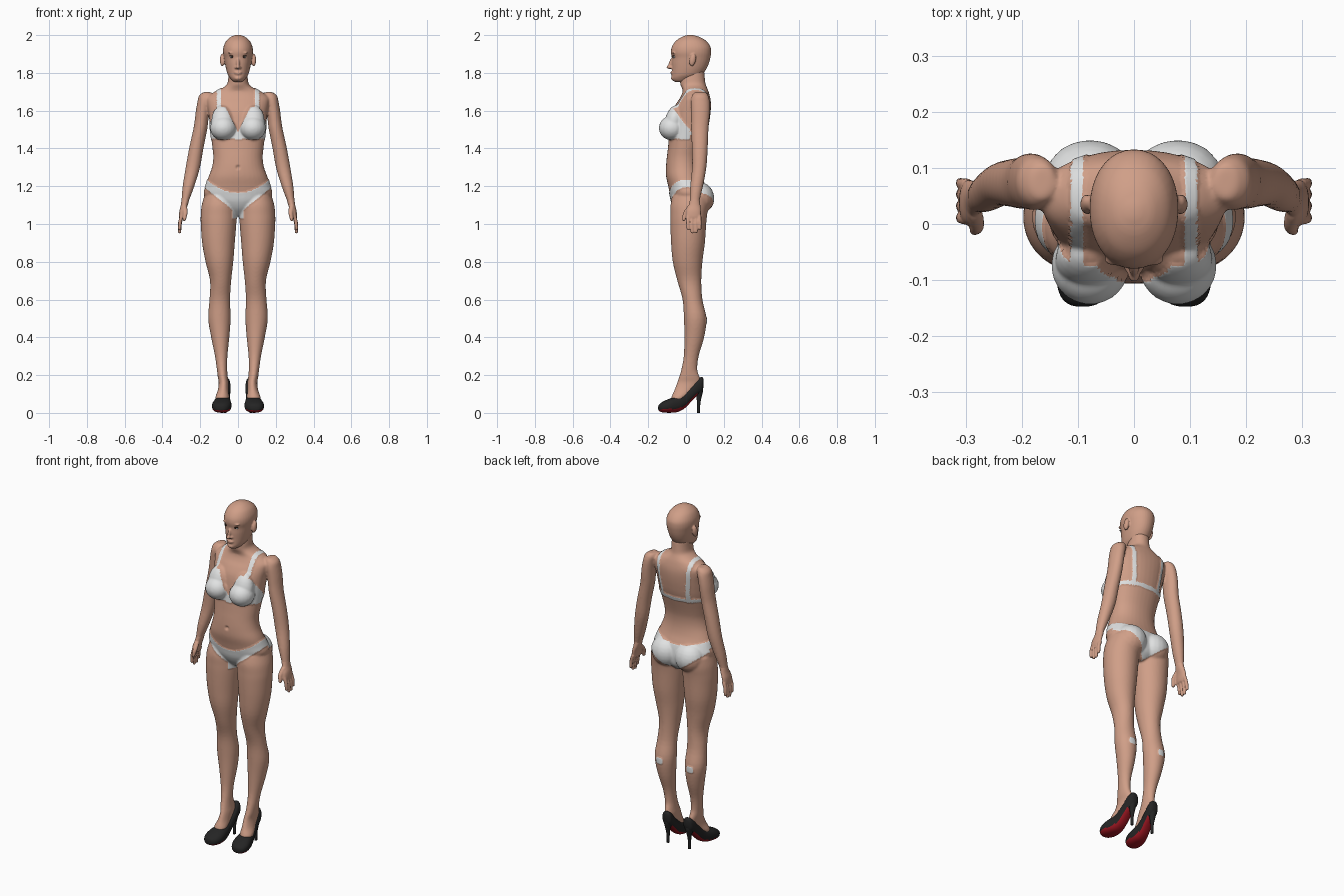
import bpy, bmesh, math
from mathutils import Matrix, Vector


def material(name, rgb):
    m = bpy.data.materials.new(name)
    m.diffuse_color = (*rgb, 1)
    return m


SKIN = material("skin", (0.63, 0.345, 0.245))
CLOTH = material("white_cloth", (0.75, 0.76, 0.76))
BLACK = material("black_leather", (0.018, 0.018, 0.018))
RED = material("red_sole", (0.33, 0.008, 0.015))
DARK = material("dark_eye", (0.03, 0.015, 0.01))


def spline(rows, steps):
    """Catmull-Rom through rows of numbers."""
    out = []
    for i in range(len(rows) - 1):
        p = [rows[max(0, min(len(rows) - 1, i + k))] for k in (-1, 0, 1, 2)]
        for s in range(steps):
            t = s / steps
            out.append([0.5 * (2 * b + (c - a) * t + (2 * a - 5 * b + 4 * c - d) * t * t
                        + (3 * b - a - 3 * c + d) * t ** 3) for a, b, c, d in zip(*p)])
    return out + [list(rows[-1])]


def skin_rings(bm, rings):
    """Closed tube through rings of points."""
    rings = [[bm.verts.new(p) for p in ring] for ring in rings]
    n = len(rings[0])
    faces = [bm.faces.new(rings[0]), bm.faces.new(rings[-1])]
    for r, q in zip(rings, rings[1:]):
        faces += [bm.faces.new((r[k], r[(k + 1) % n], q[(k + 1) % n], q[k])) for k in range(n)]
    bmesh.ops.recalc_face_normals(bm, faces=faces)


def loft(bm, rows, axis="z", side=1, power=2.0, n=36, steps=4):
    """Rows are (position, x0, x1, b0, b1); b is y for a z loft, z for a y loft."""
    rings = []
    for t, x0, x1, b0, b1 in spline(rows, steps):
        ring = []
        for k in range(n):
            c, s = math.cos(2 * math.pi * k / n), math.sin(2 * math.pi * k / n)
            x = (x0 + x1) / 2 + (x1 - x0) / 2 * math.copysign(abs(c) ** (2 / power), c)
            b = (b0 + b1) / 2 + (b1 - b0) / 2 * math.copysign(abs(s) ** (2 / power), s)
            ring.append((x * side, b, t) if axis == "z" else (x * side, t, b))
        rings.append(ring)
    skin_rings(bm, rings)


def ball(bm, centre, radii, tilt=0, n=20, m=12):
    mat = Matrix.Translation(centre) @ Matrix.Rotation(tilt, 4, "X") @ Matrix.Diagonal((*radii, 1))
    rings = []
    for i in range(m + 1):
        a = math.pi * (0.02 + 0.96 * i / m)
        rings.append([mat @ Vector((math.sin(a) * math.cos(2 * math.pi * k / n),
                                    math.sin(a) * math.sin(2 * math.pi * k / n), math.cos(a)))
                      for k in range(n)])
    skin_rings(bm, rings)


def finger(bm, points, side):
    """Points are (x, y, z, radius), near upright, with a rounded tip."""
    x, y, z, r = points[-1]
    pts = points + [(x, y, z - r * .7, r * .7), (x, y, z - r, r * .2)]
    loft(bm, [(z, x - r, x + r, y - r, y + r) for x, y, z, r in pts], side=side, n=14, steps=3)


def finish(name, bm, mats):
    me = bpy.data.meshes.new(name)
    bm.to_mesh(me)
    bm.free()
    ob = bpy.data.objects.new(name, me)
    bpy.context.collection.objects.link(ob)
    for m in mats:
        me.materials.append(m)
    me.polygons.foreach_set("use_smooth", [True] * len(me.polygons))
    return ob


def fuse(ob, voxel, rounds):
    """Merge overlapping volumes into one smooth skin."""
    mats = list(ob.data.materials)
    r = ob.modifiers.new("fuse", "REMESH")
    r.mode, r.voxel_size = "VOXEL", voxel
    s = ob.modifiers.new("soften", "SMOOTH")
    s.factor, s.iterations = 0.5, rounds
    dg = bpy.context.evaluated_depsgraph_get()
    me = bpy.data.meshes.new_from_object(ob.evaluated_get(dg))
    ob.modifiers.clear()
    ob.data = me
    me.materials.clear()
    for m in mats:
        me.materials.append(m)
    me.polygons.foreach_set("use_smooth", [True] * len(me.polygons))
    return ob


def is_cloth(c):
    x, y, z = abs(c.x), c.y, c.z
    if 1.03 < z < 1.27 and x < .2:                              # briefs
        if y < .03:
            return 1.05 + .82 * x < z < 1.165 + .07 * (x / .165) ** 2 or (x < .03 and z < 1.1)
        return 1.045 + .75 * x < z < 1.205 + .03 * (x / .165) ** 2
    if 1.44 < z < 1.74:                                         # bra band, cups, straps
        if x < .153 and 1.468 < z < 1.49:
            return True
        if y < .02 and 1.45 < z < 1.67:
            outer = .155 - max(0, z - 1.52) * .34
            if max(0, (z - 1.48) * .49) <= x < outer and z < 1.5 + (.02 - y) * 1.25:
                return True
        mid = .1 - (max(0, 1.69 - z) * .09 if y > .06 else 0)
        return abs(x - mid) < .0105 and (z > 1.6 or (y > .06 and z > 1.468))
    return y > .085 and math.hypot(x - .1, z - .49) < .02       # calf patches


# body: torso, legs and arms
bm = bmesh.new()
torso = [(1.045, .03, -.02, .07), (1.08, .10, -.055, .105), (1.12, .155, -.077, .115),
         (1.16, .182, -.086, .113), (1.2, .172, -.094, .105), (1.25, .156, -.105, .085),
         (1.3, .138, -.106, .075), (1.35, .131, -.102, .075), (1.4, .135, -.096, .085),
         (1.5, .147, -.086, .115), (1.55, .152, -.081, .125), (1.6, .158, -.07, .131),
         (1.64, .165, -.05, .132), (1.67, .165, -.03, .128), (1.70, .125, -.018, .12),
         (1.72, .083, -.022, .112), (1.74, .058, -.03, .104), (1.77, .052, -.03, .1), (1.81, .049, -.012, .097)]
loft(bm, [(z, -r, r, f, b) for z, r, f, b in torso], power=2.15)
leg = [(1.15, .02, .178, -.07, .12), (1.1, .008, .192, -.082, .12), (1.05, .007, .197, -.083, .112),
       (1.0, .009, .197, -.083, .107), (.9, .017, .19, -.079, .1), (.8, .025, .172, -.07, .087),
       (.7, .036, .148, -.046, .081), (.6, .042, .151, -.018, .087), (.5, .039, .158, -.011, .108),
       (.4, .046, .142, -.009, .096), (.3, .056, .122, -.012, .067), (.23, .057, .112, -.025, .06),
       (.19, .054, .107, -.037, .072), (.16, .05, .102, -.047, .076), (.12, .05, .107, -.062, .045),
       (.08, .048, .12, -.078, 0), (.05, .06, .11, -.075, -.03)]
arm = [(1.698, .163, .075, .02, .03), (1.68, .17, .075, .036, .043), (1.65, .178, .075, .036, .05),
       (1.6, .187, .076, .036, .05), (1.55, .193, .075, .036, .048), (1.5, .2, .073, .037, .046),
       (1.4, .221, .073, .038, .042), (1.3, .239, .07, .038, .038), (1.2, .262, .056, .031, .034),
       (1.13, .278, .047, .021, .027), (1.1, .285, .045, .018, .027)]
for s in (1, -1):
    loft(bm, leg, side=s)
    loft(bm, [(z, x - rx, x + rx, y - ry, y + ry) for z, x, y, rx, ry in arm], side=s)
    ball(bm, (s * .078, .068, 1.135), (.085, .079, .085))       # buttock
    ball(bm, (s * .078, -.074, 1.508), (.067, .067, .062))      # breast
    ball(bm, (s * .08, -.064, 1.545), (.058, .045, .085), -.25)
body = fuse(finish("body", bm, [SKIN, CLOTH]), .0058, 6)

# underwear: coloured and slightly raised faces; navel dimple
bm = bmesh.new()
bm.from_mesh(body.data)
bm.normal_update()
raised = set()
for f in bm.faces:
    f.material_index = int(is_cloth(f.calc_center_median()))
    if f.material_index:
        raised.update(f.verts)
for v in raised:
    v.co += v.normal * .003
for v in bm.verts:
    d = math.hypot(v.co.x, v.co.z - 1.3)
    if d < .014 and v.co.y < 0:
        v.co.y += .012 * (1 - d / .014)
bm.to_mesh(body.data)
bm.free()

# head with nose, lips, brow and ears
bm = bmesh.new()
head = [(1.752, .018, -.055, .0), (1.758, .03, -.068, .03), (1.772, .042, -.076, .055),
        (1.79, .054, -.075, .085), (1.82, .063, -.075, .107), (1.85, .069, -.076, .121),
        (1.88, .074, -.075, .129), (1.91, .079, -.08, .133), (1.94, .076, -.074, .129),
        (1.97, .062, -.053, .106), (1.99, .039, -.023, .072), (1.998, .02, .0, .045), (2.001, .006, .014, .03)]
loft(bm, [(z, -r, r, f, b) for z, r, f, b in head], power=2.1)
ball(bm, (0, -.079, 1.85), (.009, .013, .032), -.3)
ball(bm, (0, -.088, 1.831), (.011, .016, .01))
ball(bm, (0, -.073, 1.802), (.021, .01, .005))
ball(bm, (0, -.072, 1.795), (.018, .01, .005))
ball(bm, (0, -.066, 1.772), (.02, .014, .012))
for s in (1, -1):
    ball(bm, (s * .01, -.077, 1.828), (.008, .01, .007))
    ball(bm, (s * .031, -.064, 1.906), (.022, .011, .006))
    ball(bm, (s * .083, .035, 1.868), (.013, .017, .034), -.2)
fuse(finish("head", bm, [SKIN]), .0042, 3)

# eyes and lashes
for name, mat, x, y, z, r in (("eyes", CLOTH, .031, -.0615, 1.884, (.012, .009, .006)),
                              ("irises", DARK, .031, -.067, 1.885, (.0055, .005, .0055)),
                              ("lashes", DARK, .032, -.065, 1.89, (.014, .007, .0025))):
    bm = bmesh.new()
    for s in (1, -1):
        ball(bm, (s * x, y, z), r)
    finish(name, bm, [mat])

# hands
palm = [(1.135, .256, .298, .022, .072), (1.1, .266, .303, .014, .076), (1.07, .277, .31, .002, .079),
        (1.04, .284, .312, -.001, .078), (1.028, .288, .31, .005, .072)]
bm = bmesh.new()
for s in (1, -1):
    loft(bm, palm, side=s)
    for y, tip in ((.009, .975), (.03, .958), (.051, .96), (.071, .978)):
        finger(bm, [(.297, y, 1.045, .0105), (.307, y + .001, (1.045 + tip) / 2, .01), (.309, y + .003, tip, .0085)], s)
    finger(bm, [(.284, .022, 1.095, .014), (.279, -.002, 1.06, .0125), (.284, -.011, 1.025, .0095)], s)
fuse(finish("hands", bm, [SKIN]), .0042, 2)

# shoes: pump with red sole, then slim heel
shoe = [(.093, .14, .178, .012), (.084, .112, .19, .026), (.06, .092, .178, .031), (.03, .062, .145, .033),
        (-.005, .026, .115, .036), (-.04, .006, .092, .043), (-.075, .001, .08, .05),
        (-.105, .001, .068, .05), (-.13, .004, .055, .04), (-.143, .01, .044, .025), (-.147, .018, .034, .01)]
heel = [(0, .066, .008), (.05, .067, .009), (.09, .069, .015), (.12, .068, .023), (.14, .066, .024)]
for s, side in ((-1, "right"), (1, "left")):
    bm = bmesh.new()
    mids = [.085 - (y + .08) * .1 for y, lo, hi, r in shoe]
    loft(bm, [(y, c - r, c + r, lo, hi) for c, (y, lo, hi, r) in zip(mids, shoe)], axis="y", side=s, power=2.4)
    bm.normal_update()
    for f in bm.faces:
        f.material_index = int(f.normal.z < -.45 and f.calc_center_median().y < .06)
    finish(side + "_shoe", bm, [BLACK, RED])
    bm = bmesh.new()
    loft(bm, [(z, .07 - r, .07 + r, y - r, y + r) for z, y, r in heel], side=s, n=20)
    finish(side + "_heel", bm, [BLACK])
